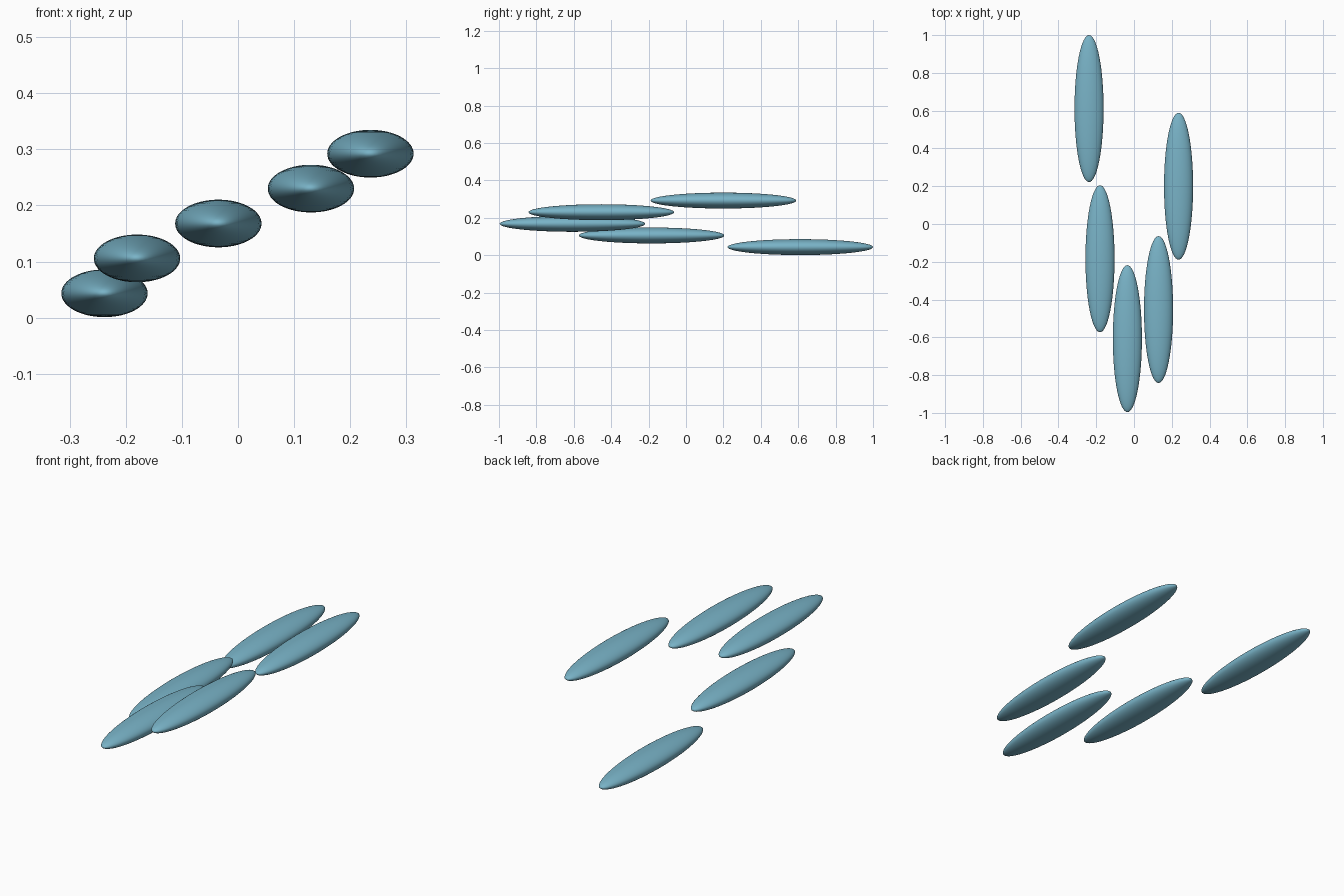
import bpy

cube = bpy.data.objects.get("Cube")
if cube:
    bpy.data.objects.remove(cube, do_unlink=True)

# Single soft blue material
blue = bpy.data.materials.new("soft_blue")
blue.use_nodes = True
COLOR = (0.19, 0.45, 0.57, 1.0)
blue.diffuse_color = COLOR
blue.node_tree.nodes["Principled BSDF"].inputs["Base Color"].default_value = COLOR

# Half sizes of every blade, and the rise between neighbours
HALF = (0.077, 0.389, 0.0425)
RISE = 0.0622
# Plan positions, from the lowest blade to the highest
CENTRES = [(-0.238, 0.611), (-0.180, -0.184), (-0.035, -0.607),
           (0.130, -0.453), (0.236, 0.200)]


def blade(name, x, y, z):
    """A smooth flattened ellipsoid lying along y."""
    bpy.ops.mesh.primitive_uv_sphere_add(segments=64, ring_count=32, radius=1,
                                         location=(x, y, z))
    ob = bpy.context.object
    ob.name = name
    ob.scale = HALF
    bpy.ops.object.transform_apply(location=False, rotation=False, scale=True)
    bpy.ops.object.shade_smooth()
    ob.data.materials.append(blue)


# Rising staircase of blades
for i, (x, y) in enumerate(CENTRES):
    blade(f"blade_{i + 1}", x, y, HALF[2] + 0.001 + i * RISE)
